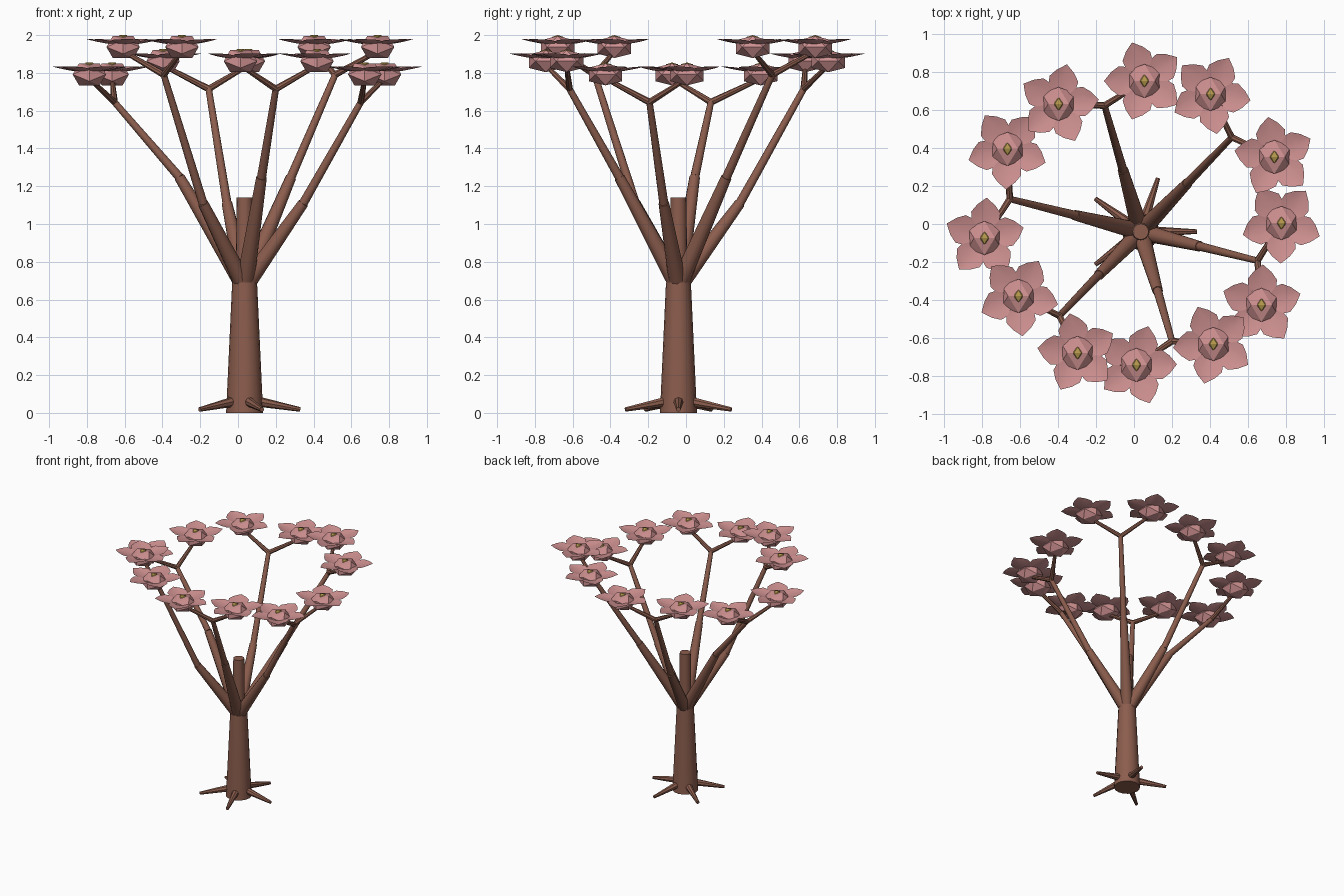
import bpy, bmesh, math
from mathutils import Vector, Matrix

if "Cube" in bpy.data.objects:
    bpy.data.objects.remove(bpy.data.objects["Cube"])


def material(name, rgb):
    m = bpy.data.materials.new(name)
    m.diffuse_color = (*rgb, 1)
    m.use_nodes = True
    m.node_tree.nodes["Principled BSDF"].inputs["Base Color"].default_value = m.diffuse_color
    return m


BARK = material("bark", (0.26, 0.11, 0.075))
PINK = material("petal_pink", (0.62, 0.28, 0.28))
GOLD = material("pollen_gold", (0.45, 0.31, 0.07))


def finish(name, bm, mat, smooth=True):
    me = bpy.data.meshes.new(name)
    bm.to_mesh(me)
    bm.free()
    ob = bpy.data.objects.new(name, me)
    bpy.context.collection.objects.link(ob)
    me.materials.append(mat)
    if smooth:
        bpy.ops.object.select_all(action='DESELECT')
        ob.select_set(True)
        bpy.context.view_layer.objects.active = ob
        bpy.ops.object.shade_smooth_by_angle(angle=math.radians(35))
    return ob


def limb(name, a, b, r1, r2, sides=12):
    a, b = Vector(a), Vector(b)
    d = b - a
    rot = Vector((0, 0, 1)).rotation_difference(d).to_matrix().to_4x4()
    bm = bmesh.new()
    bmesh.ops.create_cone(bm, cap_ends=True, segments=sides, radius1=r1, radius2=r2,
                          depth=d.length, matrix=Matrix.Translation((a + b) / 2) @ rot)
    return finish(name, bm, BARK)


def icosahedron(name, centre, r, squash, mat):
    # icosahedron with an edge on top, running along x
    p = (1 + 5 ** 0.5) / 2
    k = r / math.hypot(1, p)
    bm = bmesh.new()
    for s in (-1, 1):
        for t in (-1, 1):
            for v in ((s, 0, t * p), (0, s * p, t), (s * p, t, 0)):
                bm.verts.new(Vector((v[0], v[1], v[2] * squash)) * k + Vector(centre))
    bmesh.ops.convex_hull(bm, input=bm.verts)
    return finish(name, bm, mat, smooth=False)


# half width of a petal along its length
PETAL = [(0.02, 0.014), (0.06, 0.043), (0.1, 0.074), (0.135, 0.077), (0.175, 0.047), (0.213, 0.0)]


def petals(name, centre, angle):
    bm = bmesh.new()
    for i in range(5):
        m = Matrix.Translation(centre) @ Matrix.Rotation(math.radians(angle + 72 * i), 4, 'Z')
        rows = []
        for r, w in PETAL:
            z = 0.008 + 0.034 * (r / 0.213) ** 1.5
            vs = [-1, -0.5, 0, 0.5, 1] if w else [0]
            rows.append([bm.verts.new(m @ Vector((r, v * w, z + 0.012 * v * v * w / 0.077)))
                         for v in vs])
        for a, b in zip(rows, rows[1:]):
            for j in range(4):
                if len(b) == 1:
                    bm.faces.new((a[j], b[0], a[j + 1]))
                else:
                    bm.faces.new((a[j], b[j], b[j + 1], a[j + 1]))
    return finish(name, bm, PINK)


# Trunk and its upper leader
CX, CY = 0.035, -0.04
limb("trunk", (CX, CY, 0), (CX, CY, 0.69), 0.098, 0.066, 16)
limb("trunk_leader", (CX, CY, 0.66), (CX, CY, 1.14), 0.048, 0.042, 16)

# Roots
for i in range(5):
    a = math.radians(72 * i)
    limb(f"root_{i}", (CX, CY, 0.073),
         (CX + 0.295 * math.cos(a), CY + 0.295 * math.sin(a), 0.018), 0.032, 0.012, 8)

# Branches: angle, joint distance, joint height, tip distance, tip height,
# then two flowers (x, y, petal rotation)
BRANCHES = [
    (166, 0.355, 1.247, 0.71, 1.645, (-0.666, 0.395, 52), (-0.787, -0.074, 15)),
    (106, 0.338, 1.11, 0.69, 1.715, (-0.397, 0.632, 6), (0.055, 0.753, 36)),
    (46, 0.353, 1.247, 0.69, 1.79, (0.403, 0.684, 63), (0.739, 0.353, 27)),
    (-14, 0.32, 1.11, 0.634, 1.645, (0.776, 0.005, 53), (0.671, -0.426, 16)),
    (-74, 0.325, 1.247, 0.60, 1.715, (0.418, -0.632, 41), (0.013, -0.742, 1)),
    (-134, 0.317, 1.11, 0.616, 1.79, (-0.297, -0.679, 29), (-0.608, -0.379, 60)),
]
for i, (ang, jd, jz, td, tz, *flowers) in enumerate(BRANCHES):
    c, s = math.cos(math.radians(ang)), math.sin(math.radians(ang))
    joint = (CX + jd * c, CY + jd * s, jz)
    tip = (CX + td * c, CY + td * s, tz)
    limb(f"branch_lower_{i}", (CX, CY, 0.67), joint, 0.048, 0.028)
    limb(f"branch_upper_{i}", joint, tip, 0.024, 0.017)
    # Twigs, each carrying a flower
    for j, (x, y, rot) in enumerate(flowers):
        n = f"{i}_{j}"
        limb(f"twig_{n}", tip, (x, y, tz + 0.125), 0.018, 0.012, 8)
        icosahedron(f"bud_{n}", (x, y, tz + 0.147), 0.104, 0.66, PINK)
        petals(f"petals_{n}", (x, y, tz + 0.147), rot)
        icosahedron(f"flower_centre_{n}", (x, y, tz + 0.185), 0.037, 0.8, GOLD)
